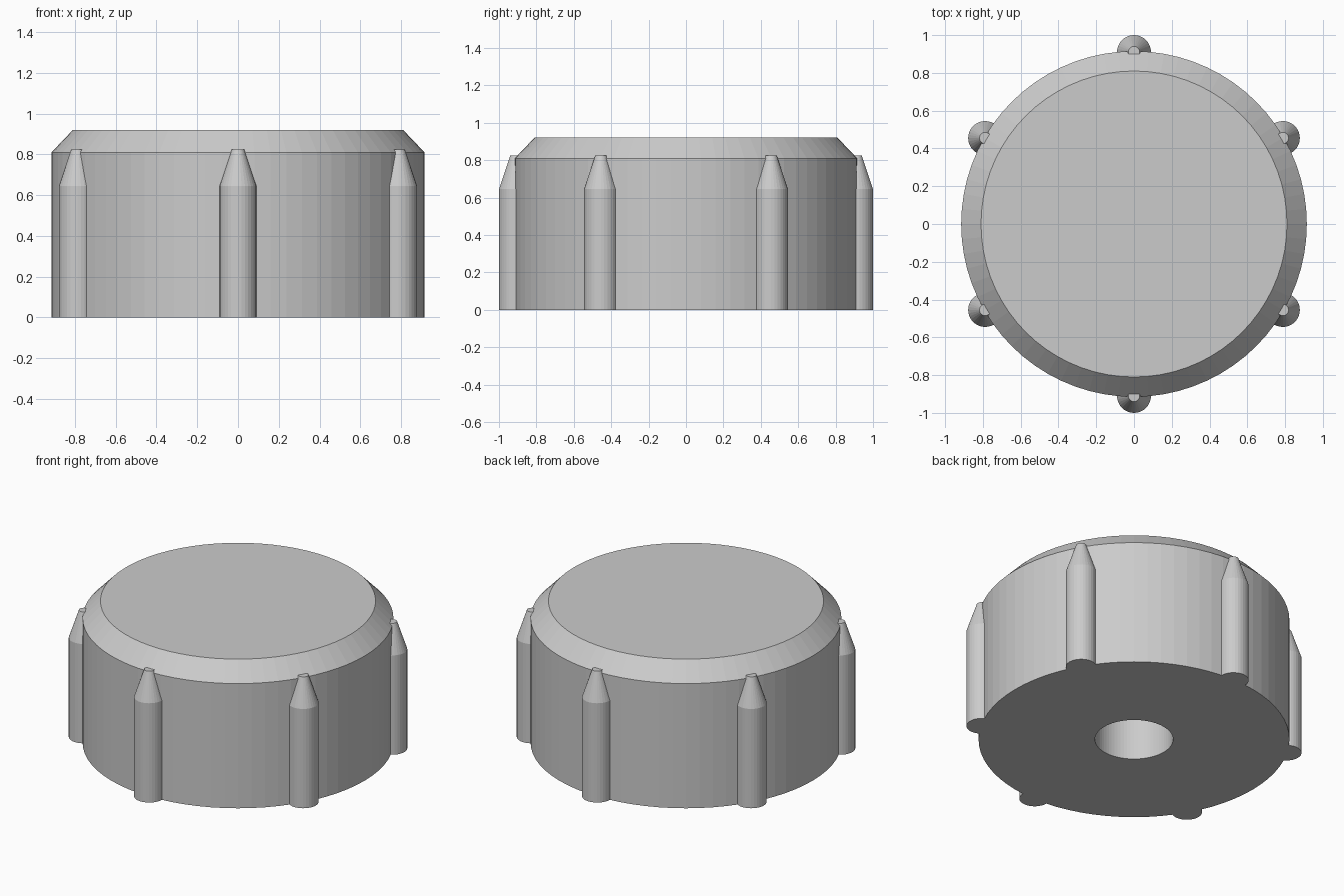
import bpy
import bmesh
from math import cos, sin, tau

default = bpy.data.objects.get("Cube")
if default:
    bpy.data.objects.remove(default, do_unlink=True)

RADIUS, HEIGHT = 0.915, 0.92
RIB_RADIUS, RIB_COUNT = 0.09, 6

grey = bpy.data.materials.new("light grey")
grey.use_nodes = True
colour = (0.6, 0.6, 0.6, 1)
grey.diffuse_color = colour
grey.node_tree.nodes["Principled BSDF"].inputs["Base Color"].default_value = colour


def lathe(bm, profile, sides, centre=(0, 0)):
    """Stack rings of (radius, z) into a solid closed by a cap at each end."""
    rings = []
    for r, z in profile:
        angles = [tau * i / sides for i in range(sides)]
        rings.append([bm.verts.new((centre[0] + r * cos(a), centre[1] + r * sin(a), z))
                      for a in angles])
    for low, high in zip(rings, rings[1:]):
        for i in range(sides):
            j = (i + 1) % sides
            bm.faces.new((low[i], low[j], high[j], high[i]))
    bm.faces.new(rings[0][::-1])
    bm.faces.new(rings[-1])


def finish(bm, name):
    bmesh.ops.recalc_face_normals(bm, faces=bm.faces[:])
    mesh = bpy.data.meshes.new(name)
    bm.to_mesh(mesh)
    bm.free()
    mesh.materials.append(grey)
    obj = bpy.data.objects.new(name, mesh)
    bpy.context.collection.objects.link(obj)
    return obj


# Cap body: chamfered top, with a blind round bore up from the underside
bm = bmesh.new()
lathe(bm, [(0.23, 0), (RADIUS, 0), (RADIUS, 0.81), (0.81, HEIGHT)], 72)
bm.faces.ensure_lookup_table()
bore_mouth = next(f for f in bm.faces
                  if len(f.verts) > 4 and all(v.co.z < 0.01 for v in f.verts))
bore = bmesh.ops.extrude_face_region(bm, geom=[bore_mouth])
bore_verts = [v for v in bore["geom"] if isinstance(v, bmesh.types.BMVert)]
bmesh.ops.translate(bm, verts=bore_verts, vec=(0, 0, 0.6))
if bore_mouth.is_valid:
    bmesh.ops.delete(bm, geom=[bore_mouth], context="FACES_ONLY")
body = finish(bm, "cap_body")

# Grip ribs: round posts with tapered tips, evenly spaced around the rim
bm = bmesh.new()
for k in range(RIB_COUNT):
    angle = tau * (k / RIB_COUNT + 0.25)
    reach = 1 - RIB_RADIUS
    lathe(bm, [(RIB_RADIUS, 0), (RIB_RADIUS, 0.645), (0.03, 0.825)], 32,
          (reach * cos(angle), reach * sin(angle)))
ribs = finish(bm, "grip_ribs")

# Fuse the ribs into the body
fuse = body.modifiers.new("fuse ribs", "BOOLEAN")
fuse.operation = "UNION"
fuse.solver = "EXACT"
fuse.object = ribs
bpy.context.view_layer.objects.active = body
body.select_set(True)
bpy.ops.object.modifier_apply(modifier=fuse.name)
bpy.data.objects.remove(ribs, do_unlink=True)
